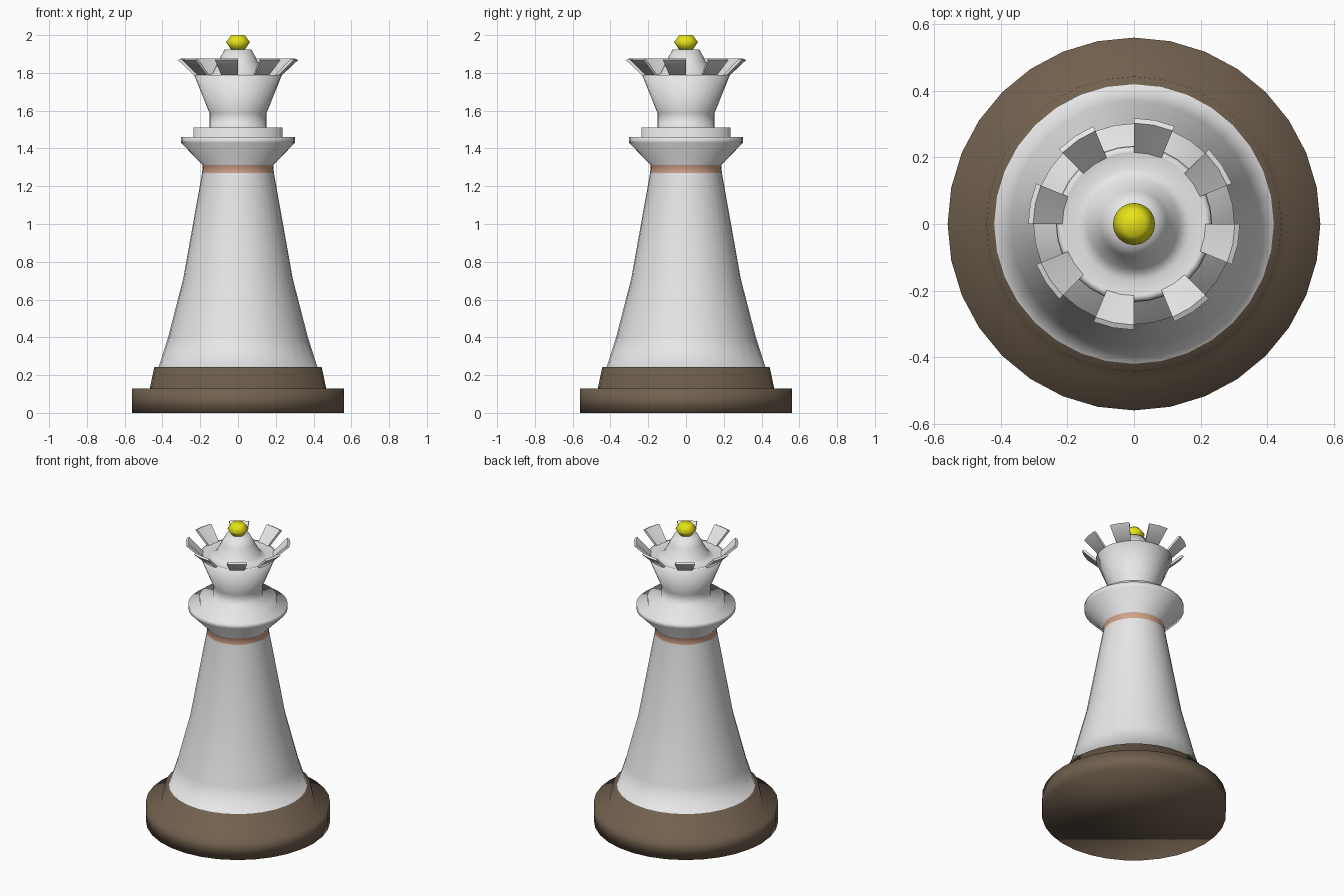
import bpy, bmesh, math

if "Cube" in bpy.data.objects:
    bpy.data.objects.remove(bpy.data.objects["Cube"])

SEG = 32

def material(name, rgb):
    m = bpy.data.materials.new(name)
    m.diffuse_color = (*rgb, 1)
    m.use_nodes = True
    m.node_tree.nodes["Principled BSDF"].inputs["Base Color"].default_value = m.diffuse_color
    return m

white = material("ivory_white", (0.8, 0.8, 0.8))
brown = material("dark_brown", (0.165, 0.118, 0.077))
copper = material("copper_band", (0.64, 0.36, 0.25))
yellow = material("yellow", (0.8, 0.76, 0.01))

def finish(bm, name, mats, rule=None):
    bmesh.ops.recalc_face_normals(bm, faces=bm.faces)
    for f in bm.faces:
        f.smooth = True
        if rule:
            f.material_index = rule(f.calc_center_median())
    mesh = bpy.data.meshes.new(name)
    bm.to_mesh(mesh)
    bm.free()
    for m in mats:
        mesh.materials.append(m)
    ob = bpy.data.objects.new(name, mesh)
    bpy.context.collection.objects.link(ob)
    return ob

def point(r, z, a):
    return (r * math.cos(a), r * math.sin(a), z)

def lathe(name, profile, mats, rule=None, seg=SEG):
    """Revolve a list of (radius, z) and cap both ends."""
    bm = bmesh.new()
    rings = [[bm.verts.new(point(r, z, 2 * math.pi * i / seg)) for i in range(seg)]
             for r, z in profile]
    for a, b in zip(rings, rings[1:]):
        for i in range(seg):
            j = (i + 1) % seg
            bm.faces.new((a[i], a[j], b[j], b[i]))
    bm.faces.new(rings[0])
    bm.faces.new(rings[-1])
    return finish(bm, name, mats, rule)

# Turned piece: base, tapered body, band, collar, crown cup and inner cone
profile = [
    (0.56, 0), (0.56, 0.13), (0.467, 0.13), (0.443, 0.243),
    (0.42, 0.243), (0.37, 0.40), (0.29, 0.71), (0.19, 1.27),
    (0.187, 1.312), (0.302, 1.43), (0.302, 1.46), (0.235, 1.46),
    (0.235, 1.51), (0.15, 1.51), (0.15, 1.585), (0.233, 1.79),
    (0.215, 1.79), (0.17, 1.775), (0.135, 1.80), (0.10, 1.87), (0.07, 1.925),
]

def colour_by_height(c):
    if c.z < 0.25:
        return 1
    return 2 if 1.275 < c.z < 1.31 else 0

lathe("turned_body", profile, [white, brown, copper], colour_by_height)

# Crown points: eight thin flaring wedges around the rim
bm = bmesh.new()
section = [(0.233, 1.788), (0.318, 1.868), (0.303, 1.875), (0.213, 1.788)]
for k in range(8):
    start = math.radians(67.5 + 45 * k)
    rows = [[bm.verts.new(point(r, z, start + i * 2 * math.pi / SEG)) for r, z in section]
            for i in range(3)]
    for a, b in zip(rows, rows[1:]):
        for i in range(4):
            j = (i + 1) % 4
            bm.faces.new((a[i], a[j], b[j], b[i]))
    bm.faces.new(rows[0])
    bm.faces.new(rows[-1])
points = finish(bm, "crown_points", [white])
bpy.context.view_layer.objects.active = points
points.select_set(True)
bpy.ops.object.shade_smooth_by_angle(angle=math.radians(60))

# Flattened finial ball
lathe("finial_ball", [(0.035, 1.92), (0.063, 1.963), (0.035, 2.0)], [yellow])
